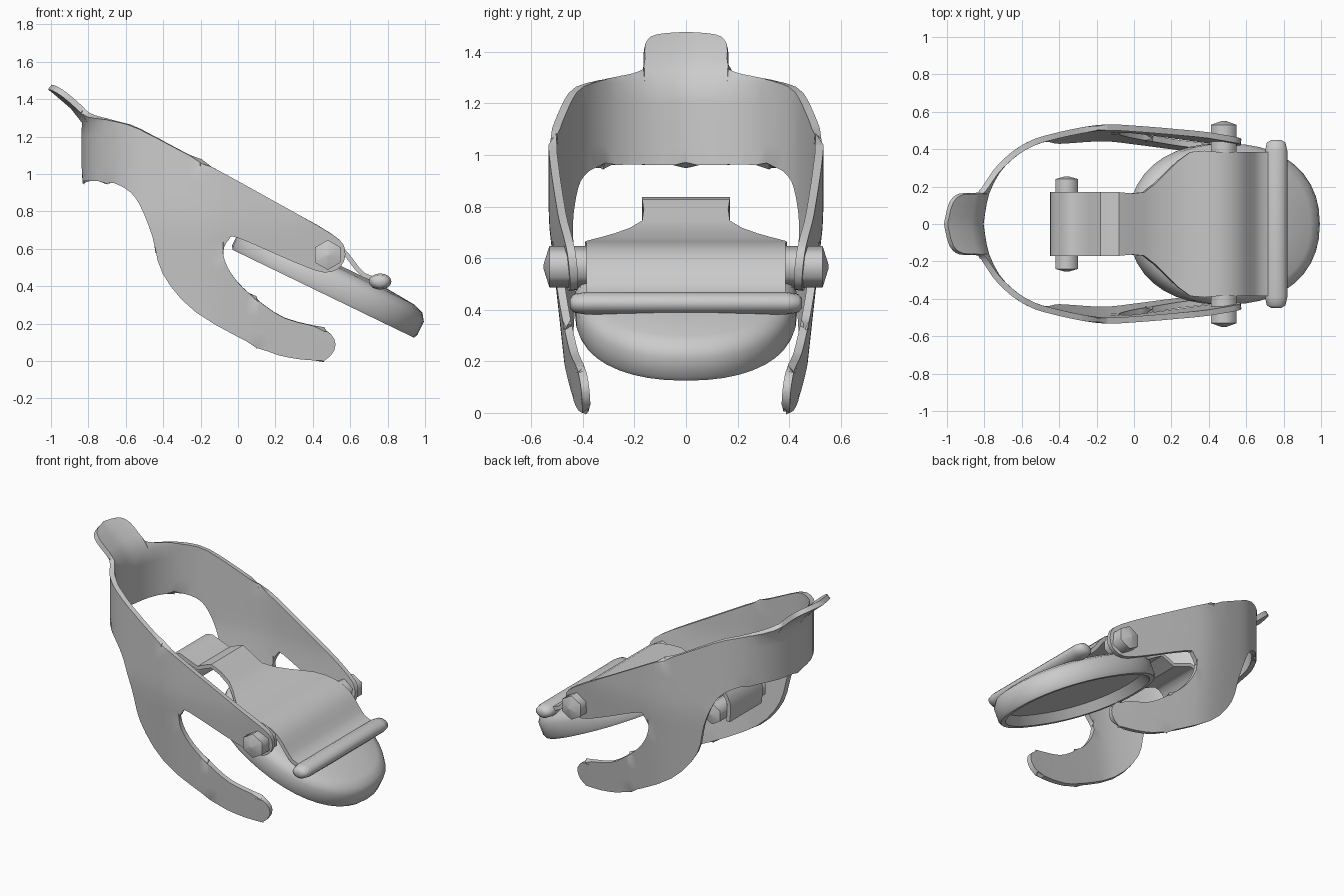
import bpy, bmesh, math
from mathutils import Vector

if "Cube" in bpy.data.objects:
    bpy.data.objects.remove(bpy.data.objects["Cube"], do_unlink=True)

metal = bpy.data.materials.new("grey_metal")
metal.use_nodes = True
GREY = (0.6, 0.6, 0.6, 1)
metal.diffuse_color = GREY
metal.node_tree.nodes["Principled BSDF"].inputs["Base Color"].default_value = GREY


def finish(name, bm, thickness=0, mirror=False, angle=40):
    """Turn a bmesh into a smooth shaded object."""
    bmesh.ops.recalc_face_normals(bm, faces=bm.faces[:])
    mesh = bpy.data.meshes.new(name)
    bm.to_mesh(mesh)
    bm.free()
    obj = bpy.data.objects.new(name, mesh)
    bpy.context.collection.objects.link(obj)
    mesh.materials.append(metal)
    if mirror:
        m = obj.modifiers.new("mirror", 'MIRROR')
        m.use_axis = (False, True, False)
        m.merge_threshold = 0.002
    if thickness:
        s = obj.modifiers.new("thickness", 'SOLIDIFY')
        s.thickness = thickness
        s.offset = 0
    bpy.ops.object.select_all(action='DESELECT')
    obj.select_set(True)
    bpy.context.view_layer.objects.active = obj
    bpy.ops.object.convert(target='MESH')
    bpy.ops.object.shade_smooth_by_angle(angle=math.radians(angle))
    return obj


def loft(bm, rings, closed=True):
    """Join rows of points with faces."""
    rows = [[bm.verts.new(p) for p in r] for r in rings]
    for a, b in zip(rows, rows[1:]):
        n = len(a)
        for i in range(n if closed else n - 1):
            j = (i + 1) % n
            bm.faces.new((a[i], a[j], b[j], b[i]))
    return rows


def catmull(pts, steps):
    """Smooth an open run of points."""
    out = []
    for i in range(len(pts) - 1):
        p0, p1, p2, p3 = (Vector(pts[min(max(k, 0), len(pts) - 1)]) for k in range(i - 1, i + 3))
        for k in range(steps):
            t = k / steps
            out.append(0.5 * (2 * p1 + (p2 - p0) * t + (2 * p0 - 5 * p1 + 4 * p2 - p3) * t * t
                              + (3 * p1 - p0 - 3 * p2 + p3) * t ** 3))
    return out + [Vector(pts[-1])]


# Forked band: flat half outline (distance along band, height), bent round a plan curve
BACK = -1.15
outline = [(BACK, 1.465), (-1.03, 1.455), (-0.985, 1.42), (-0.98, 1.34), (-0.93, 1.31),
           (-0.75, 1.285), (-0.54, 1.24), (-0.2, 1.07), (0.2, 0.85), (0.5, 0.68), (0.57, 0.6),
           (0.55, 0.51), (0.46, 0.475), (0.3, 0.53), (0, 0.66), (-0.05, 0.65), (-0.08, 0.59),
           (-0.06, 0.51), (0, 0.42), (0.1, 0.33), (0.25, 0.23), (0.46, 0.17), (0.52, 0.09),
           (0.46, 0.01), (0.27, 0.02), (0.1, 0.08), (-0.22, 0.26), (-0.4, 0.47), (-0.46, 0.67),
           (-0.54, 0.84), (-0.63, 0.92), (-0.8, 0.96), (BACK, 0.96)]
plan = catmull([(BACK, -0.82, 0), (-0.98, -0.79, 0.165), (-0.82, -0.71, 0.31), (-0.6, -0.57, 0.42),
                (-0.4, -0.4, 0.475), (-0.18, -0.18, 0.515), (0, 0, 0.51), (0.3, 0.3, 0.485),
                (0.6, 0.6, 0.455)], 4)


def bend(s, z):
    for a, b in zip(plan, plan[1:]):
        if s <= b[0]:
            break
    p = a.lerp(b, max(0, (s - a[0]) / (b[0] - a[0])))
    x, y = p[1], p[2]
    y -= 0.11 * max(0, 0.75 - z)                    # prongs lean inward
    x -= 0.18 * (max(0, z - 1.29) / 0.17) ** 1.2    # lip leans back
    return x, y, z


bm = bmesh.new()
bm.faces.new([bm.verts.new((max(p[0], BACK), 0, p[1])) for p in catmull(outline, 3)])
for axis, start, step, count in ((0, -1.1, 0.06, 28), (2, 0.08, 0.08, 18)):
    for i in range(count):
        co, no = Vector(), Vector()
        co[axis], no[axis] = start + step * i, 1
        bmesh.ops.bisect_plane(bm, geom=bm.verts[:] + bm.edges[:] + bm.faces[:],
                               plane_co=co, plane_no=no)
bmesh.ops.triangulate(bm, faces=[f for f in bm.faces if len(f.verts) > 4])
for v in bm.verts:
    v.co = bend(v.co.x, v.co.z)
finish("forked_band", bm, 0.032, mirror=True)

# Hollow dished pad, tilted down toward the tip
along, normal = Vector((0.9, 0, -0.436)), Vector((0.436, 0, 0.9))
centre = Vector((0.455, 0, 0.36))


def pad_ring(scale, h, n=40):
    pts = []
    for i in range(n):
        a = 2 * math.pi * i / n
        c, s = (math.copysign(abs(f) ** 0.9, f) for f in (math.cos(a), math.sin(a)))
        pts.append(centre + along * (0.55 * c * scale) + normal * h + Vector((0, 0.43 * s * scale, 0)))
    return pts


bm = bmesh.new()
rows = loft(bm, [pad_ring(*r) for r in ((0.86, 0.06), (0.92, 0.0), (0.98, 0.0), (1, 0.02), (1, 0.1),
                                        (0.95, 0.14), (0.85, 0.16), (0.5, 0.175))])
bm.faces.new(rows[0])
bm.faces.new(rows[-1])
finish("dished_pad", bm)

# Bent tongue plate: x, z, half width
tongue = [(-0.43, 0.58, 0.17), (-0.435, 0.7, 0.17), (-0.38, 0.79, 0.17), (-0.31, 0.825, 0.17),
          (-0.18, 0.775, 0.17), (-0.08, 0.815, 0.17), (0.05, 0.735, 0.17), (0.17, 0.685, 0.275),
          (0.3, 0.655, 0.385), (0.45, 0.645, 0.385), (0.55, 0.6, 0.385), (0.61, 0.53, 0.385),
          (0.67, 0.46, 0.385), (0.76, 0.43, 0.385)]
bm = bmesh.new()
loft(bm, [[(p.x, p.z * k / 4, p.y) for k in range(-4, 5)] for p in catmull(tongue, 2)], closed=False)
finish("tongue_plate", bm, 0.025)


def rod(name, x, z, profile, sides, squash=1):
    """Turned bar lying across the model: profile of (y, radius)."""
    rings = [[(x + r * math.sin(2 * math.pi * i / sides), y,
               z + squash * r * math.cos(2 * math.pi * i / sides)) for i in range(sides)]
             for y, r in profile]
    b = bmesh.new()
    rws = loft(b, rings)
    b.faces.new(rws[0])
    b.faces.new(rws[-1])
    finish(name, b, angle=62)


# Rolled front edge and pivot pins
rod("rolled_edge", 0.76, 0.425, [(-0.45, 0.025), (-0.435, 0.05), (-0.39, 0.06), (0.39, 0.06),
                                 (0.435, 0.05), (0.45, 0.025)], 16, 0.72)
for side, label in ((1, "left"), (-1, "right")):
    rod(label + "_pivot_pin", 0.48, 0.567, [(side * 0.37, 0.08), (side * 0.53, 0.08),
                                            (side * 0.552, 0.01)], 6)
rod("rear_pin", -0.36, 0.64, [(-0.255, 0.01), (-0.24, 0.07), (0.24, 0.07), (0.255, 0.01)], 6)
